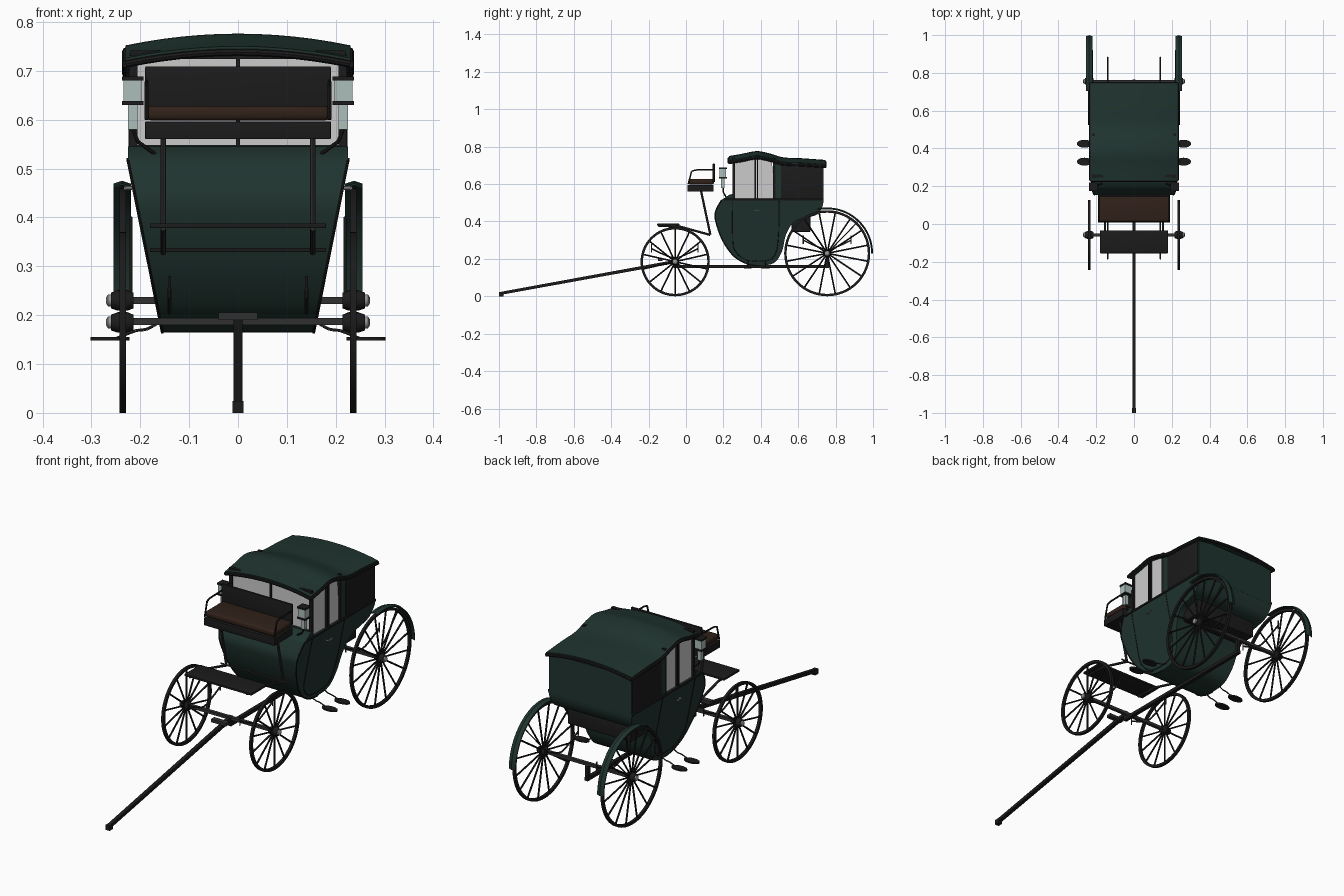
import bpy, bmesh, math
from mathutils import Vector, Matrix

if "Cube" in bpy.data.objects:
    bpy.data.objects.remove(bpy.data.objects["Cube"])


def material(name, rgb):
    m = bpy.data.materials.new(name)
    m.diffuse_color = (*rgb, 1)
    m.use_nodes = True
    m.node_tree.nodes["Principled BSDF"].inputs["Base Color"].default_value = m.diffuse_color
    return m


GREEN = material("green_paint", (.014, .034, .028))
BLACK = material("black_paint", (.011, .011, .011))
IRON = material("iron", (.03, .03, .03))
BROWN = material("brown_leather", (.03, .015, .01))
PANE = material("window_pane", (.75, .75, .75))
LAMP = material("lamp_glass", (.42, .52, .5))
SILVER = material("silver", (.3, .3, .3))


def finish(name, bm, mat, angle=35):
    bmesh.ops.remove_doubles(bm, verts=bm.verts, dist=1e-5)
    bmesh.ops.recalc_face_normals(bm, faces=bm.faces)
    me = bpy.data.meshes.new(name)
    bm.to_mesh(me)
    bm.free()
    ob = bpy.data.objects.new(name, me)
    bpy.context.collection.objects.link(ob)
    me.materials.append(mat)
    bpy.ops.object.select_all(action='DESELECT')
    ob.select_set(True)
    bpy.context.view_layer.objects.active = ob
    bpy.ops.object.shade_smooth_by_angle(angle=math.radians(angle))
    return ob


def box(name, x, y, z, mat, bevel=0):
    """Box from (min, max) pairs."""
    bm = bmesh.new()
    bmesh.ops.create_cube(bm, size=1)
    for v in bm.verts:
        v.co = [(a + b) / 2 + c * (b - a) for (a, b), c in zip((x, y, z), v.co)]
    if bevel:
        bmesh.ops.bevel(bm, geom=bm.edges[:], offset=bevel, segments=3, affect='EDGES', profile=.5)
    return finish(name, bm, mat)


def add_rod(bm, a, b, r, sides=8):
    a, b = Vector(a), Vector(b)
    m = Matrix.Translation((a + b) / 2) @ (b - a).to_track_quat('Z', 'Y').to_matrix().to_4x4()
    bmesh.ops.create_cone(bm, cap_ends=True, segments=sides, radius1=r, radius2=r,
                          depth=(b - a).length, matrix=m)


def rods(name, pts, r, mat):
    """Round bar through a list of points."""
    bm = bmesh.new()
    for a, b in zip(pts, pts[1:]):
        add_rod(bm, a, b, r)
    return finish(name, bm, mat)


def lathe(name, prof, c, mat, a0=0, a1=360, n=48, s=1):
    """Closed (x, radius) section turned about an axle through c."""
    bm = bmesh.new()
    full = a1 - a0 == 360
    rings = []
    for i in range(n + (not full)):
        t = math.radians(a0 + (a1 - a0) * i / n)
        rings.append([bm.verts.new((c[0] + s * x, c[1] + r * math.cos(t), c[2] + r * math.sin(t)))
                      for x, r in prof])
    k = len(prof)
    for i in range(n):
        p, q = rings[i], rings[(i + 1) % len(rings)]
        for j in range(k):
            bm.faces.new((p[j], p[(j + 1) % k], q[(j + 1) % k], q[j]))
    if not full:
        bm.faces.new(rings[0])
        bm.faces.new(rings[-1])
    return finish(name, bm, mat)


def prism(name, prof, width, mat):
    """(y, z) profile spanning x = -width(z) .. width(z)."""
    bm = bmesh.new()
    L, R = [[bm.verts.new((s * width(z), y, z)) for y, z in prof] for s in (-1, 1)]
    bm.faces.new(L)
    bm.faces.new(R)
    for i in range(len(prof)):
        j = (i + 1) % len(prof)
        bm.faces.new((L[i], L[j], R[j], R[i]))
    return finish(name, bm, mat)


def smooth(p, n=5):
    """Catmull-Rom curve through points."""
    q = [p[0]] + p + [p[-1]]
    out = []
    for i in range(1, len(q) - 2):
        a, b, c, d = (Vector(v) for v in q[i - 1:i + 3])
        for k in range(n):
            t = k / n
            out.append(tuple(.5 * (2 * b + (c - a) * t + (2 * a - 5 * b + 4 * c - d) * t * t
                                   + (3 * b - a - 3 * c + d) * t ** 3)))
    return out + [p[-1]]


# body tub, narrowing towards the floor
def tub_w(z):
    return min(.225, .155 + .2 * (z - .165))


curve = smooth([(.19, .515), (.16, .46), (.157, .41), (.19, .31), (.25, .22), (.32, .176), (.39, .165),
                (.47, .178), (.513, .24), (.535, .33), (.58, .4), (.65, .42), (.705, .44), (.73, .48), (.735, .52)])
prism("body_tub", curve + [(.25, .52), (.25, .545), (.235, .545)], tub_w, GREEN)

# roof, crowned across and waved along its length
roof_line = smooth([(.23, .75), (.30, .762), (.375, .776), (.44, .766), (.52, .743), (.62, .738), (.745, .729)], 4)
bm = bmesh.new()
N = 12
grid = []
for y, z in roof_line:
    row = []
    for i in range(N + 1):
        u = 2 * i / N - 1
        row.append((u * .23, y, z - .024 * u * u))
    grid.append(row)
for dz in (0, -.02):
    vs = [[bm.verts.new((x, y, z + dz)) for x, y, z in row] for row in grid]
    for a, b in zip(vs, vs[1:]):
        for i in range(N):
            bm.faces.new((a[i], a[i + 1], b[i + 1], b[i]))
    if dz == 0:
        top = vs
edge = lambda g: g[0] + [r[-1] for r in g[1:]] + g[-1][-2::-1] + [r[0] for r in g[-2:0:-1]]
ta, tb = edge(top), edge(vs)
for i in range(len(ta)):
    j = (i + 1) % len(ta)
    bm.faces.new((ta[i], ta[j], tb[j], tb[i]))
finish("roof", bm, GREEN)
for s in (-1, 1):
    rods("roof_side_moulding", [(s * .229, y, z - .036) for y, z in roof_line], .008, BLACK)
for row, nm in ((grid[0], "front"), (grid[-1], "rear")):
    rods("roof_%s_moulding" % nm, [(x, y, z - .012) for x, y, z in row], .007, BLACK)

# glazed front and panelled rear of the cabin
under = [(y, z - .03) for y, z in roof_line]
glazed = [p for p in under if .25 <= p[0] <= .475]
prism("window_panes", [(.255, .52), (.255, glazed[0][1])] + glazed + [(.475, .52)], lambda z: .212, PANE)
rear = [p for p in under if .475 < p[0] < .73]
prism("rear_cabin", [(.47, .52)] + [(.47, .725)] + rear + [(.735, .70), (.735, .51)], lambda z: .221, GREEN)
box("front_header", (-.22, .22), (.245, .262), (.724, .742), BLACK)
box("front_mullion", (-.004, .004), (.248, .258), (.54, .735), BLACK)
box("front_sill", (-.212, .212), (.244, .262), (.535, .548), GREEN)
for s in (-1, 1):
    X = lambda a, b: tuple(sorted((s * a, s * b)))
    for y, w, h in ((.255, .012, .735), (.37, .008, .745), (.382, .005, .745), (.472, .012, .74)):
        box("window_post", X(.206, .222), (y - w / 2, y + w / 2), (.515, h), BLACK)
    box("quarter_panel", X(.215, .224), (.508, .73), (.525, .703), BLACK, .002)
    box("belt_moulding", X(.218, .228), (.2, .735), (.512, .522), BLACK, .002)
    # door seams and handle
    seam = [(.25, .51), (.25, .3), (.265, .24), (.32, .195), (.42, .19), (.475, .22), (.495, .33), (.497, .51)]
    rods("door_seam", [(s * tub_w(z), y, z) for y, z in smooth(seam, 3)], .0022, BLACK)
    rods("door_handle", [(s * .217, .365, .46), (s * .23, .365, .46), (s * .23, .395, .46)], .004, SILVER)
    rods("front_corner_moulding", [(s * tub_w(z), y, z) for y, z in curve[:31]], .003, BLACK)

    # carriage lamp
    box("lamp_glass", X(.197, .234), (.18, .215), (.638, .68), LAMP)
    box("lamp_cap", X(.193, .237), (.176, .219), (.68, .688), BLACK)
    box("lamp_base", X(.193, .237), (.176, .219), (.63, .638), BLACK)
    box("lamp_lower_glass", X(.206, .225), (.188, .207), (.58, .63), LAMP)
    rods("lamp_stem", [(s * .215, .198, .58), (s * .205, .2, .555), (s * .17, .215, .53)], .004, BLACK)

    # driver seat supports, arm rails
    rods("seat_strut", [(s * .153, .08, .565), (s * .153, .13, .33)], .006, IRON)
    rods("footboard_bracket", [(s * .153, -.15, .378), (s * .153, -.03, .372), (s * .153, .13, .328)], .006, IRON)
    rods("arm_rail", [(s * .187, .012, .6), (s * .187, .03, .668), (s * .187, .05, .675), (s * .187, .147, .678)],
         .004, BLACK)

    # oval steps on curved brackets
    for y in (.33, .425):
        bm = bmesh.new()
        bmesh.ops.create_cone(bm, cap_ends=True, segments=24, radius1=1, radius2=1, depth=1,
                              matrix=Matrix.Translation((s * .262, y, .152)) @ Matrix.Diagonal((.04, .021, .007, 1)))
        finish("step", bm, BLACK)
        rods("step_bracket", smooth([(s * .155, y, .19), (s * .185, y, .172), (s * .21, y, .168), (s * .25, y, .152)], 3),
             .003, IRON)

    # leaf springs
    for yc, zc, h in ((-.06, .205, .125), (.755, .25, .128)):
        rods("leaf_spring", smooth([(s * .14, yc - h, zc + .05), (s * .14, yc - h / 2, zc + .02), (s * .14, yc, zc),
                                    (s * .14, yc + h / 2, zc + .02), (s * .14, yc + h, zc + .05)], 3), .004, IRON)
        for e in (-h, h):
            rods("spring_shackle", [(s * .14, yc + e, zc + .03), (s * .14, yc + e, zc + .075)], .003, IRON)

    # wheels
    for nm, yc, r, spokes in (("front", -.058, .185, 14), ("rear", .755, .23, 16)):
        c = (s * .236, yc, r)
        w = .0065
        lathe(nm + "_wheel_rim", [(-w, r), (w, r), (w, r - .013), (-w, r - .013)], c, BLACK, n=64)
        lathe(nm + "_hub", [(-.022, 0), (-.022, .016), (-.01, .021), (.01, .021), (.024, .016), (.024, 0)],
              c, BLACK, n=20, s=s)
        lathe(nm + "_hub_cap", [(.022, 0), (.022, .013), (.03, .012), (.034, .006), (.034, 0)], c, SILVER, n=16, s=s)
        bm = bmesh.new()
        for i in range(spokes):
            t = 2 * math.pi * (i + .5) / spokes
            d = Vector((0, math.cos(t), math.sin(t)))
            add_rod(bm, Vector(c) + d * .015, Vector(c) + d * (r - .008), .0042, 6)
        finish(nm + "_spokes", bm, BLACK)
    lathe("rear_fender", [(-.018, .239), (0, .245), (.018, .239), (.018, .235), (0, .241), (-.018, .235)],
          (s * .237, .755, .23), GREEN, 0, 102, 24)
    rods("fender_stay", [(s * .219, .755, .23), (s * .219, .92, .4)], .003, IRON)

# driver seat
box("seat_box", (-.19, .19), (.008, .148), (.56, .596), BLACK, .002)
box("seat_cushion", (-.187, .187), (.012, .15), (.598, .628), BROWN, .011)
box("seat_back", (-.19, .19), (.142, .154), (.61, .709), BLACK, .003)

# footboard and cross bars
box("footboard", (-.18, .18), (-.155, -.035), (.378, .388), BLACK, .002)
rods("strut_crossbar", [(-.18, .125, .333), (.18, .125, .333)], .004, IRON)

# rear luggage box under the cabin
box("rear_box", (-.17, .17), (.565, .665), (.345, .425), BLACK, .003)

# running gear: axles, perch, pole
for nm, yc, z in (("front", -.058, .187), ("rear", .755, .23)):
    box(nm + "_axle", (-.235, .235), (yc - .008, yc + .008), (z - .007, z + .007), IRON)
box("perch", (-.009, .009), (-.06, .765), (.15, .166), BLACK)
box("rear_perch_post", (-.009, .009), (.747, .763), (.15, .235), BLACK)
box("front_perch_post", (-.009, .009), (-.066, -.05), (.15, .19), BLACK)
prism("pole", [(-1, .006), (-.05, .178), (-.05, .196), (-1, .022)], lambda z: .009, BLACK)
box("pole_tip", (-.011, .011), (-1, -.975), (0, .024), BLACK)
box("splinter_bar", (-.04, .04), (-.15, -.125), (.19, .205), IRON)
